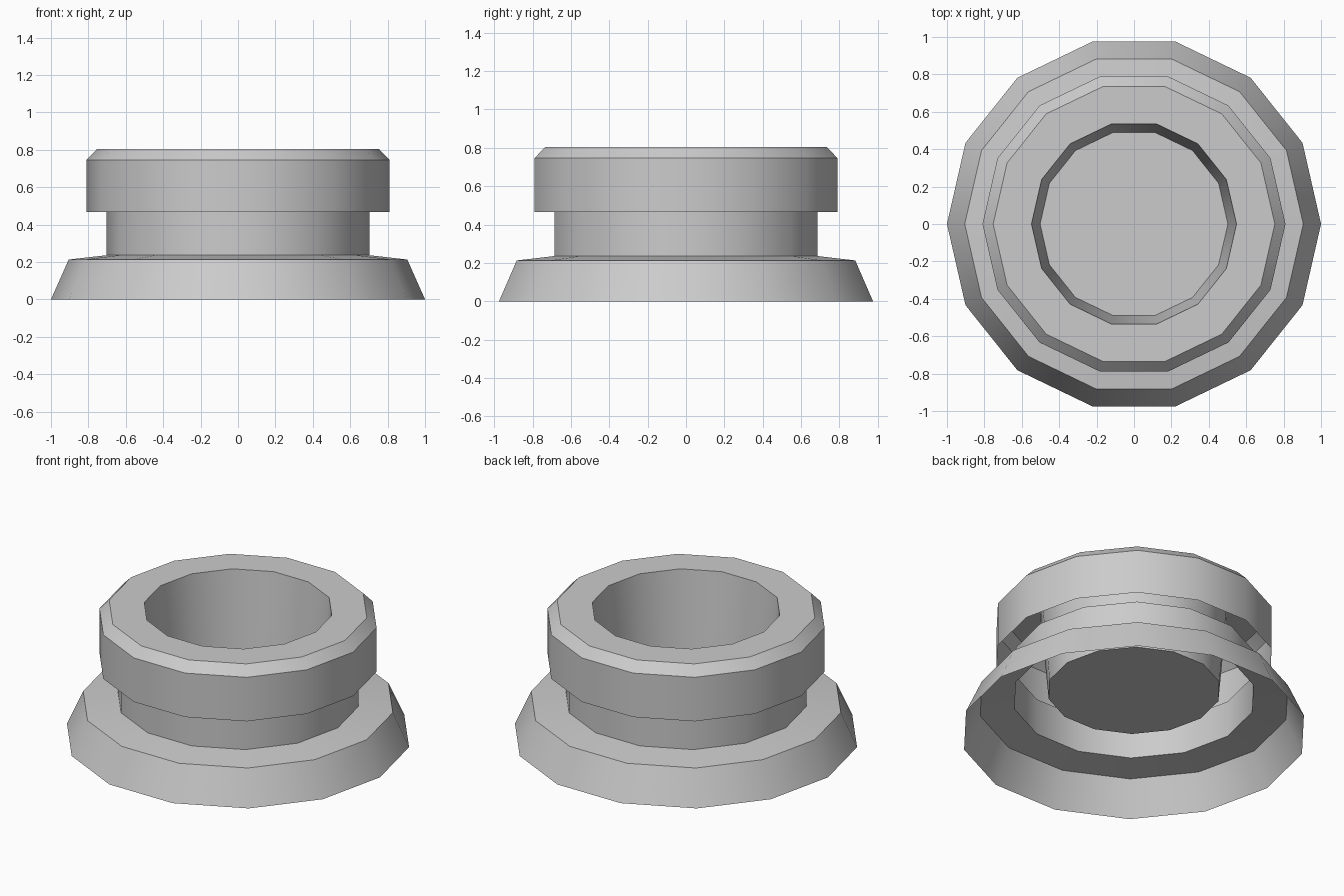
import bpy
import bmesh
import math

if "Cube" in bpy.data.objects:
    bpy.data.objects.remove(bpy.data.objects["Cube"])

SIDES = 14


def lathe(name, profile, cap_end=False):
    """Revolve (radius, z) points around z, ordered bottom-outside to inside."""
    bm = bmesh.new()
    rings = []
    for r, z in profile:
        rings.append([bm.verts.new((r * math.cos(2 * math.pi * i / SIDES),
                                    r * math.sin(2 * math.pi * i / SIDES), z))
                      for i in range(SIDES)])
    for a, b in zip(rings, rings[1:]):
        for i in range(SIDES):
            j = (i + 1) % SIDES
            bm.faces.new((a[i], a[j], b[j], b[i]))
    if cap_end:
        bm.faces.new(rings[-1])
    mesh = bpy.data.meshes.new(name)
    bm.to_mesh(mesh)
    bm.free()
    obj = bpy.data.objects.new(name, mesh)
    bpy.context.collection.objects.link(obj)
    bpy.ops.object.select_all(action='DESELECT')
    obj.select_set(True)
    bpy.context.view_layer.objects.active = obj
    bpy.ops.object.shade_smooth_by_angle(angle=math.radians(30))
    return obj


# flared skirt, shallow shoulder and neck, open at the bottom and top
lathe("base_and_neck", [(1.0, 0), (0.905, 0.213), (0.703, 0.236), (0.703, 0.466)])

# bevelled collar, open underneath, with the tapered cup hanging inside
lathe("collar_and_cup", [(0.81, 0.466), (0.81, 0.746), (0.753, 0.805),
                         (0.548, 0.805), (0.502, 0.28)], cap_end=True)
